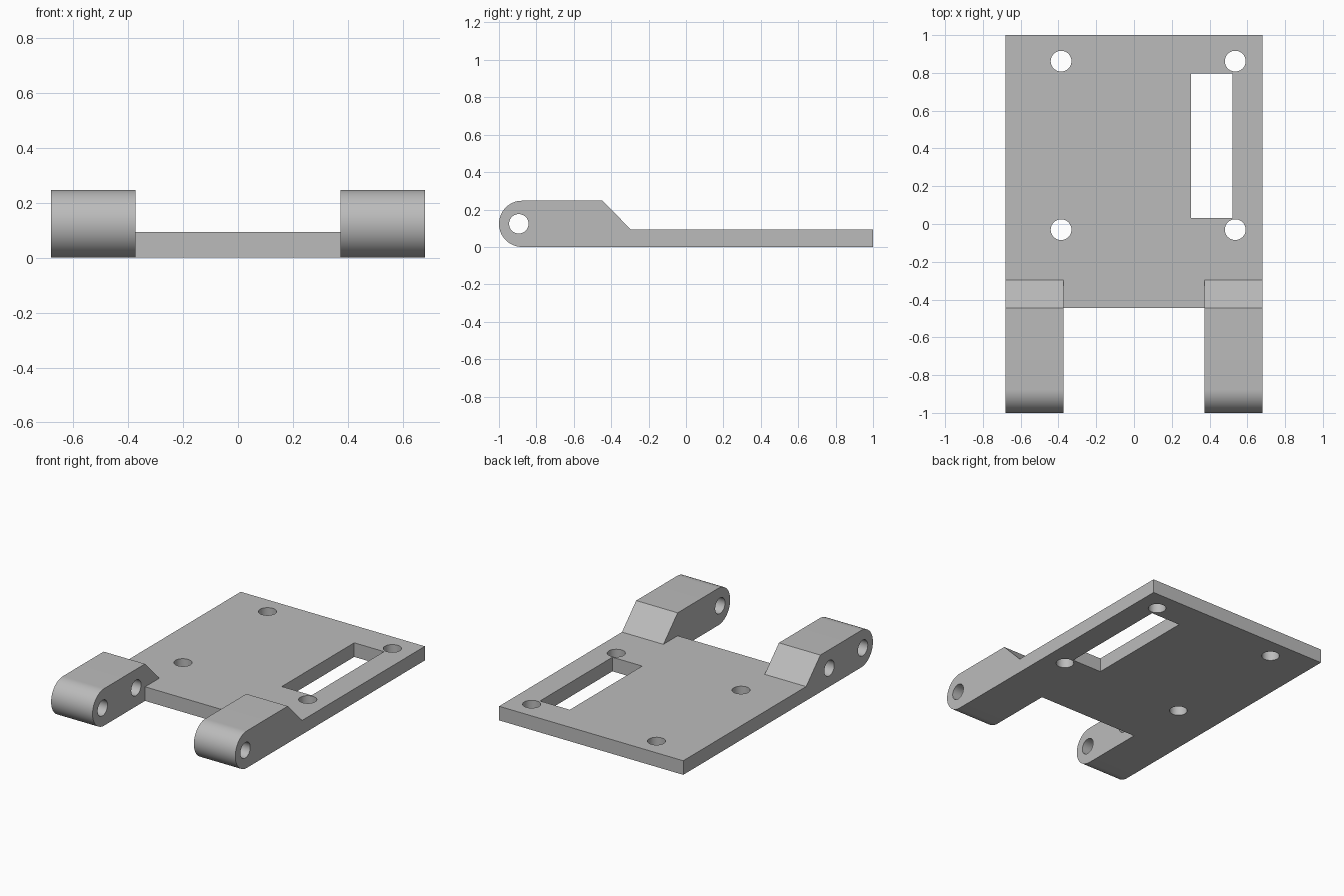
import bpy, bmesh, math
from mathutils import Matrix, Vector

if "Cube" in bpy.data.objects:
    bpy.data.objects.remove(bpy.data.objects["Cube"], do_unlink=True)

HALF_W, INNER = 0.68, 0.374      # outer half width, inner side of the arms
PLATE_H, ARM_H = 0.094, 0.247    # plate thickness, arm height
EDGE, RAMP = -0.446, -0.296      # front edge of plate, foot of ramp
NOSE = ARM_H / 2

grey = bpy.data.materials.new("plain grey")
grey.use_nodes = True
colour = (0.5, 0.5, 0.5, 1)
grey.diffuse_color = colour
grey.node_tree.nodes["Principled BSDF"].inputs["Base Color"].default_value = colour


def add_object(name, bm):
    bmesh.ops.recalc_face_normals(bm, faces=bm.faces)
    mesh = bpy.data.meshes.new(name)
    bm.to_mesh(mesh)
    bm.free()
    mesh.materials.append(grey)
    obj = bpy.data.objects.new(name, mesh)
    bpy.context.collection.objects.link(obj)
    return obj


def prism(name, points, offset):
    """Extrude a closed outline along an offset vector."""
    bm = bmesh.new()
    face = bm.faces.new([bm.verts.new(p) for p in points])
    ext = bmesh.ops.extrude_face_region(bm, geom=[face], use_keep_orig=True)
    moved = [g for g in ext["geom"] if isinstance(g, bmesh.types.BMVert)]
    bmesh.ops.translate(bm, verts=moved, vec=Vector(offset))
    return add_object(name, bm)


def box(name, x0, x1, y0, y1, z0, z1):
    outline = [(x0, y0, z0), (x1, y0, z0), (x1, y1, z0), (x0, y1, z0)]
    return prism(name, outline, (0, 0, z1 - z0))


def drill(centre, radius, axis):
    bm = bmesh.new()
    turn = Matrix.Rotation(math.pi / 2, 4, "Y") if axis == "X" else Matrix()
    bmesh.ops.create_cone(bm, cap_ends=True, segments=40, radius1=radius, radius2=radius,
                          depth=0.6, matrix=Matrix.Translation(centre) @ turn)
    return add_object("drill", bm)


def cut(obj, cutters):
    bpy.context.view_layer.objects.active = obj
    for cutter in cutters:
        cutter.hide_render = True
        mod = obj.modifiers.new("cut", "BOOLEAN")
        mod.operation, mod.solver, mod.object = "DIFFERENCE", "EXACT", cutter
        bpy.ops.object.modifier_apply(modifier=mod.name)
        bpy.data.objects.remove(cutter, do_unlink=True)


def smooth(obj):
    bpy.ops.object.select_all(action="DESELECT")
    obj.select_set(True)
    bpy.context.view_layer.objects.active = obj
    bpy.ops.object.shade_smooth_by_angle(angle=math.radians(25))


# Base plate with a slot and four screw holes
plate = box("base_plate", -HALF_W, HALF_W, EDGE, 1, 0, PLATE_H)
holes = [drill((x, y, 0), 0.055, "Z") for x in (-0.386, 0.536) for y in (-0.03, 0.862)]
cut(plate, [box("slot", 0.301, 0.521, 0.032, 0.796, -0.2, 0.3)] + holes)
smooth(plate)

# Arms: rounded nose, flat top and a ramp resting on the plate
arc = [math.pi * (1.5 - i / 32) for i in range(33)]
profile = [(-1 + NOSE + NOSE * math.cos(a), NOSE + NOSE * math.sin(a)) for a in arc]
profile += [(EDGE, ARM_H), (RAMP, PLATE_H), (EDGE, PLATE_H), (EDGE, 0)]
for name, x0, pins in (("left_arm", INNER, [-0.894]),
                       ("right_arm", -HALF_W, [-0.894, -0.54])):
    arm = prism(name, [(x0, y, z) for y, z in profile], (HALF_W - INNER, 0, 0))
    middle = x0 + (HALF_W - INNER) / 2
    cut(arm, [drill((middle, y, NOSE), 0.052, "X") for y in pins])
    smooth(arm)
